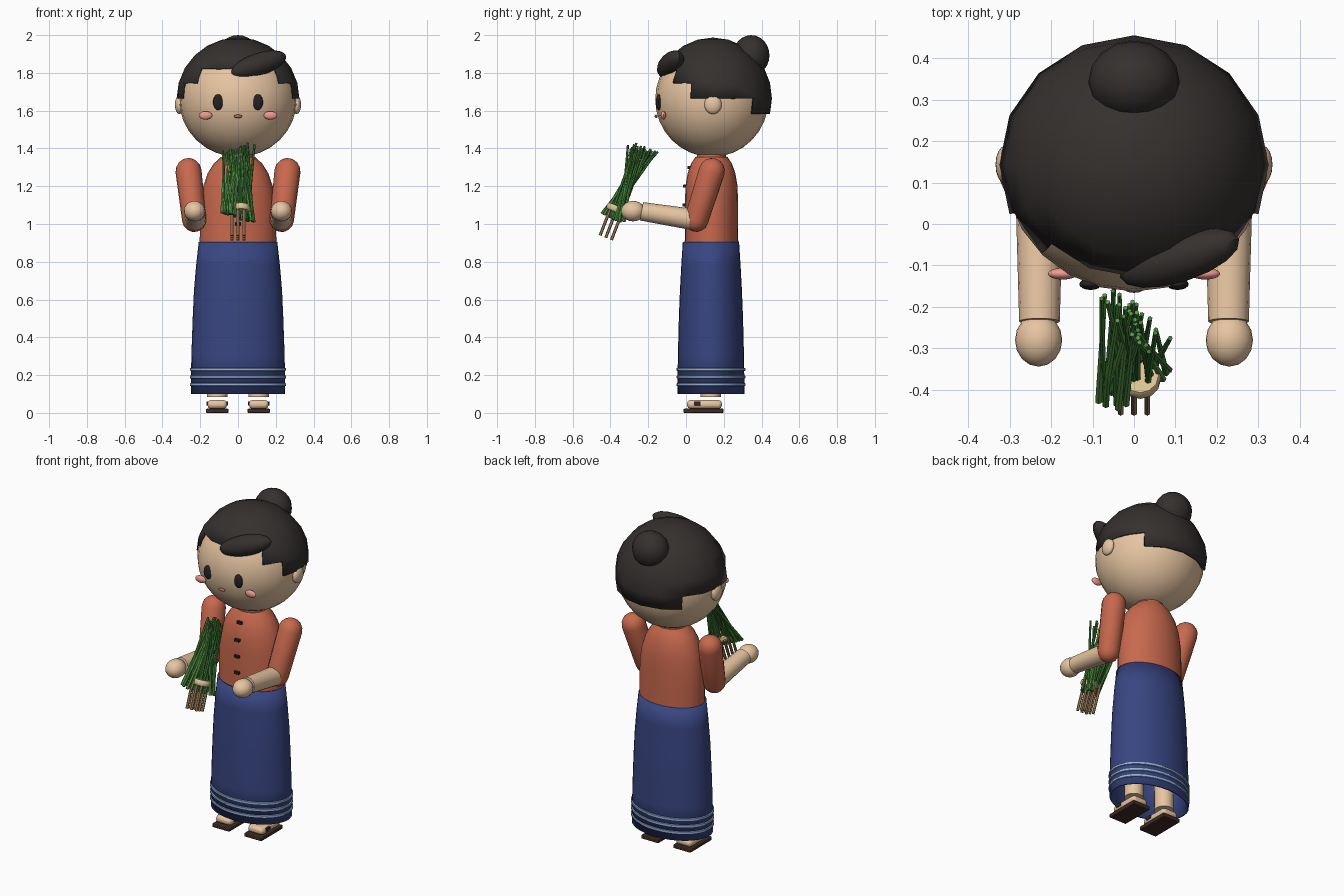
import bpy, bmesh, math, random
from mathutils import Vector, Matrix

if "Cube" in bpy.data.objects:
    bpy.data.objects.remove(bpy.data.objects["Cube"])

random.seed(4)
COLORS = {
    "skin": (0.80, 0.56, 0.36), "hair": (0.035, 0.03, 0.028), "blouse": (0.58, 0.14, 0.075),
    "skirt": (0.04, 0.06, 0.22), "stripe": (0.30, 0.45, 0.68), "dark": (0.02, 0.016, 0.015),
    "sole": (0.05, 0.025, 0.018), "blush": (0.85, 0.33, 0.27), "lip": (0.45, 0.16, 0.10),
    "leaf": (0.05, 0.22, 0.04), "leaf_light": (0.10, 0.32, 0.06), "root": (0.40, 0.25, 0.12),
    "tie": (0.72, 0.55, 0.30),
}
MATS = {}
for key, c in COLORS.items():
    MATS[key] = bpy.data.materials.new(key)
    MATS[key].diffuse_color = (*c, 1)


def finish(name, bm, color, matrix=Matrix()):
    bmesh.ops.recalc_face_normals(bm, faces=bm.faces)
    me = bpy.data.meshes.new(name)
    bm.to_mesh(me)
    bm.free()
    me.materials.append(MATS[color])
    ob = bpy.data.objects.new(name, me)
    ob.matrix_world = matrix
    bpy.context.collection.objects.link(ob)
    return ob


def ball(name, loc, radii, color, rot=(0, 0, 0), seg=16, rings=12):
    bm = bmesh.new()
    bmesh.ops.create_uvsphere(bm, u_segments=seg, v_segments=rings, radius=1)
    bmesh.ops.scale(bm, vec=radii, verts=bm.verts)
    m = Matrix.Translation(loc)
    for axis, a in zip("XYZ", rot):
        m = m @ Matrix.Rotation(math.radians(a), 4, axis)
    return finish(name, bm, color, m)


def lathe(name, profile, color, matrix=Matrix(), seg=24, caps=True):
    """Stack elliptical rings given as (z, rx, ry)."""
    bm = bmesh.new()
    rows = []
    for z, rx, ry in profile:
        rows.append([bm.verts.new((rx * math.sin(2 * math.pi * i / seg),
                                   ry * math.cos(2 * math.pi * i / seg), z)) for i in range(seg)])
    for a, b in zip(rows, rows[1:]):
        for i in range(seg):
            j = (i + 1) % seg
            bm.faces.new((a[i], a[j], b[j], b[i]))
    if caps:
        bm.faces.new(rows[0])
        bm.faces.new(rows[-1])
    return finish(name, bm, color, matrix)


def rod(name, p, q, r1, r2, color, seg=12, rounded=False):
    p, q = Vector(p), Vector(q)
    d = q - p
    length = d.length
    prof = [(0, r1, r1), (length, r2, r2)]
    if rounded:
        arc = [math.radians(a) for a in (5, 25, 45, 67, 90)]
        prof = [(-r1 * math.cos(a), r1 * math.sin(a), r1 * math.sin(a)) for a in arc]
        prof += [(length + r2 * math.cos(a), r2 * math.sin(a), r2 * math.sin(a)) for a in reversed(arc)]
    m = Matrix.Translation(p) @ d.to_track_quat("Z", "Y").to_matrix().to_4x4()
    return lathe(name, prof, color, m, seg)


def box(name, loc, size, color, bevel=0.0):
    bm = bmesh.new()
    bmesh.ops.create_cube(bm, size=1)
    bmesh.ops.scale(bm, vec=size, verts=bm.verts)
    ob = finish(name, bm, color, Matrix.Translation(loc))
    if bevel:
        mod = ob.modifiers.new("bevel", "BEVEL")
        mod.width, mod.segments = bevel, 2
    return ob


# Head and bun
ball("head", (0, 0.137, 1.66), (0.312, 0.3, 0.305), "skin", seg=24, rings=16)
ball("hair_bun", (0, 0.345, 1.893), (0.11, 0.097, 0.107), "hair")

# Hair cap: sphere with a stepped hairline, lower towards the back
bm = bmesh.new()
bmesh.ops.create_uvsphere(bm, u_segments=16, v_segments=12, radius=1)
cut = []
for f in bm.faces:
    c = f.calc_center_median()
    around = math.degrees(math.atan2(abs(c.x), -c.y))
    low = 30 if around < 45 else 15 if around < 67 else 0 if around < 135 else -15
    if c.z < math.sin(math.radians(low)):
        cut.append(f)
bmesh.ops.delete(bm, geom=cut, context="FACES")
bmesh.ops.scale(bm, vec=(0.325, 0.312, 0.322), verts=bm.verts)
hair = finish("hair_cap", bm, "hair", Matrix.Translation((0, 0.143, 1.665)))
hair.modifiers.new("thickness", "SOLIDIFY").thickness = 0.015

# Side-swept fringe
ball("fringe", (0.11, -0.082, 1.845), (0.158, 0.058, 0.06), "hair", rot=(0, -18, 17))

# Face
ball("mouth", (0, -0.158, 1.57), (0.022, 0.008, 0.009), "lip")
for s in (-1, 1):
    ball("ear", (s * 0.31, 0.143, 1.632), (0.024, 0.046, 0.05), "skin")
    ball("eye", (s * 0.105, -0.145, 1.645), (0.027, 0.014, 0.042), "dark")
    ball("cheek", (s * 0.172, -0.12, 1.575), (0.036, 0.014, 0.022), "blush")

# Blouse, collar and buttons
mid = Matrix.Translation((0, 0.135, 0))
lathe("blouse", [(0.86, 0.203, 0.142), (1.0, 0.202, 0.141), (1.12, 0.198, 0.14), (1.2, 0.184, 0.138),
                 (1.27, 0.16, 0.126), (1.32, 0.128, 0.108), (1.355, 0.09, 0.085)], "blouse", mid)
lathe("collar", [(1.33, 0.084, 0.08), (1.385, 0.08, 0.076)], "blouse", mid)
for z, y in ((1.3, 0.016), (1.2, -0.007), (1.1, -0.01), (1.0, -0.01)):
    box("button", (0, y, z), (0.034, 0.018, 0.016), "dark", 0.003)

# Long skirt with hem stripes
mid = Matrix.Translation((0, 0.132, 0))
skirt = lathe("skirt", [(0.1, 0.25, 0.178), (0.3, 0.247, 0.175), (0.5, 0.24, 0.17), (0.65, 0.233, 0.164),
                        (0.78, 0.222, 0.157), (0.905, 0.208, 0.149)], "skirt", mid, 32, caps=False)
skirt.modifiers.new("thickness", "SOLIDIFY").thickness = 0.01
for z in (0.15, 0.19, 0.23):
    lathe("hem_stripe", [(z - 0.008, 0.249, 0.176), (z - 0.006, 0.255, 0.182),
                         (z + 0.006, 0.255, 0.182), (z + 0.008, 0.249, 0.176)], "stripe", mid, 32, caps=False)

for s in (-1, 1):
    # Arms bent forward
    rod("sleeve", (s * 0.262, 0.137, 1.28), (s * 0.232, 0.055, 1.022), 0.069, 0.064, "blouse", 16, True)
    rod("forearm", (s * 0.228, 0.05, 1.022), (s * 0.228, -0.235, 1.067), 0.057, 0.049, "skin", 16)
    ball("hand", (s * 0.23, -0.28, 1.068), (0.057, 0.064, 0.054), "skin")
    # Legs, feet and sandals
    x = s * 0.11
    rod("leg", (x, 0.13, 0.085), (x, 0.13, 0.5), 0.054, 0.06, "skin", 16)
    box("foot", (x, 0.098, 0.045), (0.104, 0.185, 0.046), "skin", 0.018)
    box("sandal_sole", (x, 0.093, 0.011), (0.118, 0.212, 0.022), "sole", 0.004)
    box("sandal_strap", (x, 0.06, 0.05), (0.116, 0.036, 0.02), "sole", 0.003)

# Bundle of greens: slim leaves fanning across the diagonal, tied above the roots
for i in range(34):
    t = -1 + 2 * i / 33
    u = max(-1, min(1, t + random.uniform(-0.6, 0.6)))
    w, v = random.uniform(-0.022, 0.022), random.uniform(-0.022, 0.022)
    base = (0.068 * t + w, -0.39 + 0.055 * t - w, 1.035 - 0.025 * t)
    tip = (0.066 * u + v, -0.232 - 0.065 * u + v, 1.41 + 0.025 * u + random.uniform(-0.03, 0.005))
    rod("leaf", base, tip, 0.009, 0.006, "leaf" if i % 2 else "leaf_light", 6)
axis = Vector((0, 0.36, 0.93))
for ix in (-1, 0, 1):
    for iy in (-1, 0, 1):
        top = Vector((0.032 * ix, -0.362 + 0.03 * iy, 1.09 - 0.012 * iy))
        rod("root", top, top - axis * 0.175, 0.008, 0.008, "root", 6)
m = Matrix.Translation((0.015, -0.372, 1.082)) @ Vector(axis).to_track_quat("Z", "Y").to_matrix().to_4x4()
lathe("bundle_tie", [(-0.017, 0.044, 0.044), (-0.009, 0.05, 0.05), (0.009, 0.05, 0.05),
                     (0.017, 0.044, 0.044)], "tie", m, 12)

# Smooth shading with crisp edges
bpy.ops.object.select_all(action="SELECT")
bpy.context.view_layer.objects.active = hair
bpy.ops.object.shade_smooth_by_angle(angle=math.radians(40))

for m in bpy.data.materials:
    if m.users and not m.is_grease_pencil:
        m.use_nodes = True
        m.node_tree.nodes["Principled BSDF"].inputs["Base Color"].default_value = m.diffuse_color
